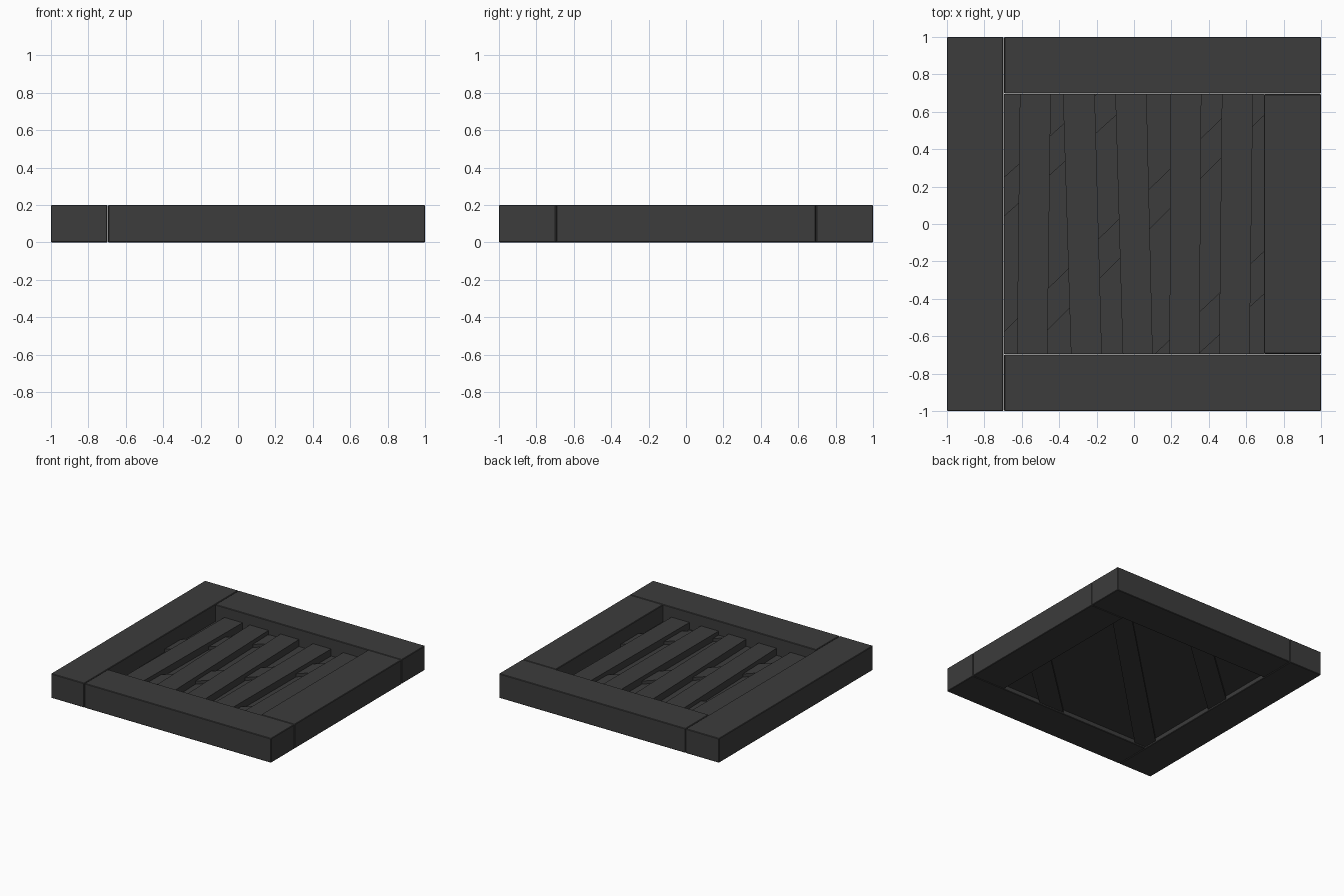
import bpy, bmesh

if "Cube" in bpy.data.objects:
    bpy.data.objects.remove(bpy.data.objects["Cube"])

wood = bpy.data.materials.new("dark_wood")
wood.diffuse_color = (0.045, 0.045, 0.045, 1)
wood.use_nodes = True
wood.node_tree.nodes["Principled BSDF"].inputs["Base Color"].default_value = wood.diffuse_color


def prism(name, outline, z0, z1, bevel=0):
    """Extrude a flat outline (counter-clockwise x, y points) from z0 to z1."""
    bm = bmesh.new()
    face = bm.faces.new([bm.verts.new((x, y, z0)) for x, y in outline])
    ext = bmesh.ops.extrude_face_region(bm, geom=[face])
    for v in ext["geom"]:
        if isinstance(v, bmesh.types.BMVert):
            v.co.z = z1
    bmesh.ops.recalc_face_normals(bm, faces=bm.faces)
    mesh = bpy.data.meshes.new(name)
    bm.to_mesh(mesh)
    bm.free()
    mesh.materials.append(wood)
    ob = bpy.data.objects.new(name, mesh)
    bpy.context.collection.objects.link(ob)
    if bevel:
        mod = ob.modifiers.new("edge", "BEVEL")
        mod.width = bevel
        mod.segments = 1
    return ob


def rect(x0, x1, y0, y1):
    return [(x0, y0), (x1, y0), (x1, y1), (x0, y1)]


I = 0.695  # half size of the frame opening

# Frame bars
for name, r in (("frame_left", (-1, -0.698, -1, 1)),
                ("frame_back", (-I, 1, 0.697, 1)),
                ("frame_front", (-I, 1, -1, -0.697)),
                ("frame_right", (I, 1, -I, I))):
    prism(name, rect(*r), 0, 0.2, 0.004)

# Thin panel closing the opening
prism("back_panel", rect(-I, I, -I, I), 0.035, 0.06)

# Diagonal braces, showing on both sides of the panel
braces = (
    [(-I, 0.04), (0.03, I), (-0.2, I), (-I, 0.25)],
    [(-I, -I), (-0.59, -I), (I, 0.58), (I, I), (0.6, I), (-I, -0.575)],
    [(0.11, -I), (0.345, -I), (I, -0.375), (I, -0.145)],
)
for i, pts in enumerate(braces):
    prism(f"diagonal_brace_{i + 1}", pts, 0.012, 0.085)

# Uneven upright slats: left and right x at the front end, then at the back end
slats = ((-0.626, -0.463, -0.61, -0.445),
         (-0.337, -0.172, -0.38, -0.21),
         (-0.06, 0.10, -0.10, 0.067),
         (0.19, 0.35, 0.195, 0.36),
         (0.455, 0.618, 0.47, 0.636))
for i, (a, b, c, d) in enumerate(slats):
    prism(f"slat_{i + 1}", [(a, -I), (b, -I), (d, I), (c, I)], 0.05, 0.118)
